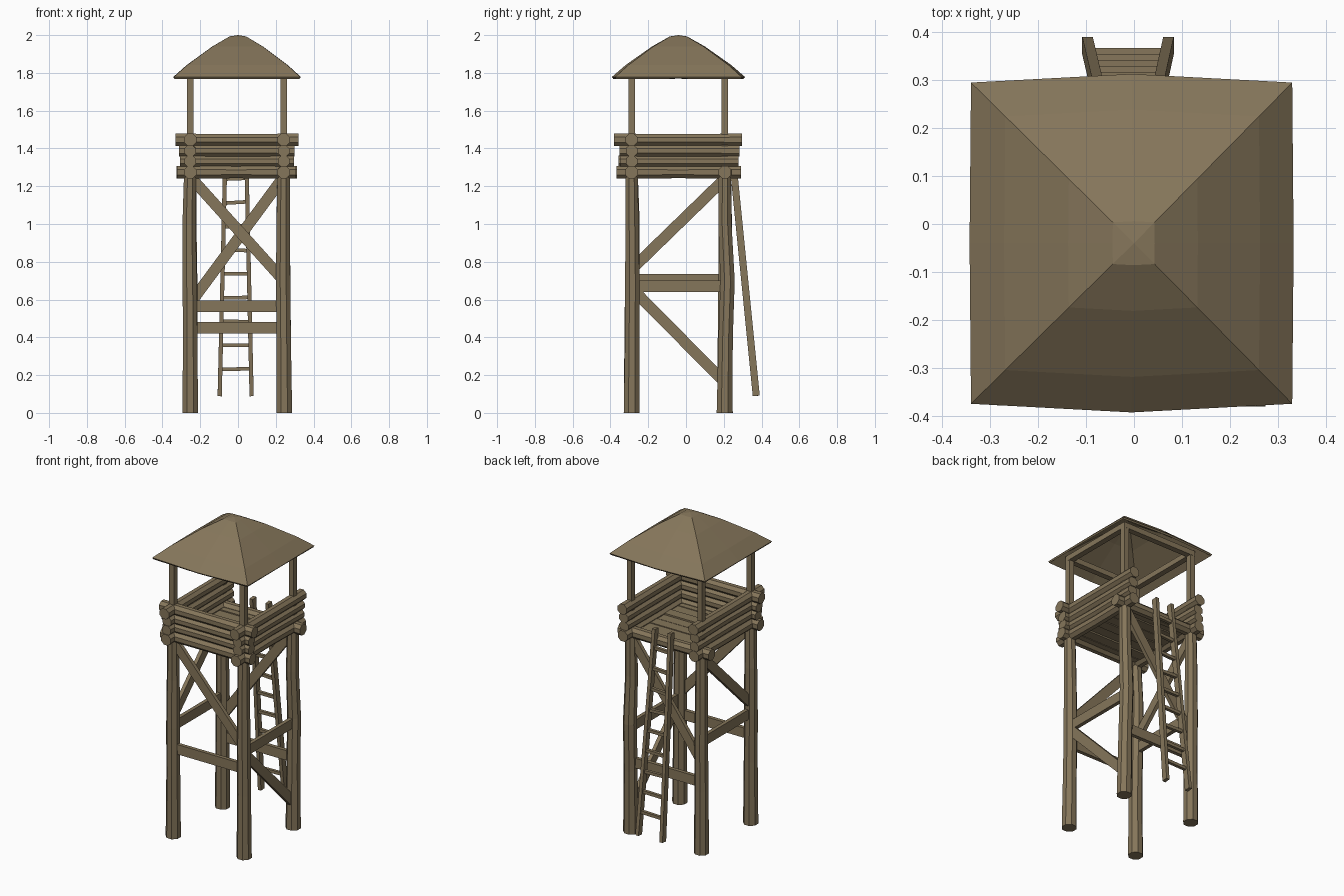
import bpy, bmesh, math, random
from mathutils import Vector

if "Cube" in bpy.data.objects:
    bpy.data.objects.remove(bpy.data.objects["Cube"])

random.seed(4)
wood = bpy.data.materials.new("weathered wood")
wood.diffuse_color = (0.235, 0.18, 0.103, 1)
wood.use_nodes = True
wood.node_tree.nodes["Principled BSDF"].inputs["Base Color"].default_value = wood.diffuse_color

XL, XR, YF, YB = -0.253, 0.242, -0.288, 0.206   # post grid
CX, CY = -0.005, -0.04                          # tower centre


def finish(name, bm):
    bmesh.ops.recalc_face_normals(bm, faces=bm.faces)
    me = bpy.data.meshes.new(name)
    bm.to_mesh(me)
    bm.free()
    me.materials.append(wood)
    ob = bpy.data.objects.new(name, me)
    bpy.context.collection.objects.link(ob)
    return ob


def log(name, pts, radii, sides=8):
    """Faceted log through points, flats facing the grid axes."""
    pts = [Vector(p) for p in pts]
    d = (pts[-1] - pts[0]).normalized()
    ref = Vector((0, 1, 0)) if abs(d.z) > 0.7 else Vector((0, 0, 1))
    u = d.cross(ref).normalized()
    v = u.cross(d)
    bm = bmesh.new()
    rings = []
    for p, r in zip(pts, radii):
        ring = []
        for i in range(sides):
            a = 2 * math.pi * (i + 0.5) / sides
            ring.append(bm.verts.new(p + (u * math.cos(a) + v * math.sin(a)) * r))
        rings.append(ring)
    for a, b in zip(rings, rings[1:]):
        for i in range(sides):
            j = (i + 1) % sides
            bm.faces.new((a[i], a[j], b[j], b[i]))
    bm.faces.new(rings[0])
    bm.faces.new(rings[-1])
    return finish(name, bm)


def plank(name, p, q, width, thick, normal):
    """Rectangular board from p to q; thick is measured along normal."""
    p, q, n = Vector(p), Vector(q), Vector(normal)
    d = (q - p).normalized()
    w = d.cross(n).normalized() * width / 2
    t = w.cross(d).normalized() * thick / 2
    bm = bmesh.new()
    a, b = [[bm.verts.new(c + w * i + t * j) for i, j in ((-1, -1), (1, -1), (1, 1), (-1, 1))]
            for c in (p, q)]
    for i in range(4):
        j = (i + 1) % 4
        bm.faces.new((a[i], a[j], b[j], b[i]))
    bm.faces.new(a)
    bm.faces.new(b)
    return finish(name, bm)


# Legs, slightly bowed; each entry is a list of (dx, dy) at the heights below
heights = (0, 0.4, 0.7, 1.0, 1.28)
radii = (0.045, 0.041, 0.041, 0.038, 0.035)
bows = {
    "leg_front_left": (XL, YF, [(0, 0), (0, 0), (-.003, .003), (-.006, .008), (0, 0)]),
    "leg_front_right": (XR, YF, [(.003, 0), (0, .003), (-.003, .004), (-.003, .002), (0, 0)]),
    "leg_back_left": (XL, YB, [(0, 0), (0, 0), (0, .003), (-.002, .002), (0, 0)]),
    "leg_back_right": (XR, YB, [(.003, -.002), (0, .004), (-.002, .014), (-.004, 0), (0, 0)]),
}
for name, (x, y, bow) in bows.items():
    log(name, [(x + b[0], y + b[1], z) for b, z in zip(bow, heights)], radii)

# Thin roof posts
for x in (XL, XR):
    for y in (YF, YB):
        plank("roof_post", (x, y, 1.25), (x, y, 1.80), 0.034, 0.034, (0, 1, 0))

# Stacked log walls: the back keeps only its lowest log
courses = ((1.274, 0.036, 0.315), (1.332, 0.033, 0.305),
           (1.387, 0.033, 0.308), (1.446, 0.035, 0.325))
for k, (z, r, half) in enumerate(courses):
    def j():
        return random.uniform(-0.006, 0.006)
    for y in ((YF, YB) if k == 0 else (YF,)):
        log("wall_log_x", [(CX - half + j(), y, z), (CX + j(), y + j(), z), (CX + half + j(), y, z)],
            (r, r * 0.95, r))
    for x in (XL, XR):
        log("wall_log_y", [(x, CY - half - .01 + j(), z), (x + j(), CY + j(), z),
                           (x, CY + half + .01 + j(), z)], (r, r * 0.95, r))

# Floor planks
n = 7
step = (YB - YF) / n
for i in range(n):
    y = YF + step * (i + 0.5)
    z = 1.272 + random.uniform(-0.004, 0.004)
    plank("floor_plank", (XL, y, z), (XR, y, z), 0.024, step - 0.006, (0, 1, 0))

# Cross braces on each side
W, T = 0.058, 0.024
FB, LR = (0, 1, 0), (1, 0, 0)
plank("front_diagonal", (XL, YF, 1.25), (XR, YF, 0.70), W, T, FB)
plank("front_rail", (XL, YF, 0.565), (XR, YF, 0.565), W + 0.004, T, FB)
plank("back_diagonal", (XR, YB, 1.25), (XL, YB, 0.58), W, T, FB)
plank("back_rail", (XL, YB, 0.45), (XR, YB, 0.45), W + 0.004, T, FB)
plank("left_diagonal", (XL, YB, 1.24), (XL, YF, 0.76), W, T, LR)
plank("left_rail", (XL, YF, 0.705), (XL, YB, 0.705), W + 0.004, T, LR)
plank("right_diagonal", (XR, YF, 0.66), (XR, YB, 0.16), W, T, LR)
plank("right_rail", (XR, YF, 0.67), (XR, YB, 0.67), W + 0.004, T, LR)

# Ladder leaning on the back edge
LB, LT = 0.09, 1.36


def ladder(side, z):
    t = (z - LB) / (LT - LB)
    x = (-0.097 + 0.03 * t) if side < 0 else (0.072 - 0.028 * t)
    return Vector((x, 0.372 - 0.127 * t, z))


for s in (-1, 1):
    plank("ladder_rail", ladder(s, LB), ladder(s, LT), 0.037, 0.022, (1, 0, 0))
for i in range(9):
    z = 0.232 + i * 0.126
    tilt = random.uniform(-0.004, 0.004)
    plank("ladder_rung", ladder(-1, z + tilt), ladder(1, z - tilt), 0.019, 0.019, (0, 1, 0))

# Roof frame resting on the posts
for y in (YF, YB):
    plank("roof_beam_x", (XL - .017, y, 1.787), (XR + .017, y, 1.787), 0.034, 0.036, FB)
for x in (XL, XR):
    plank("roof_beam_y", (x, YF, 1.787), (x, YB, 1.787), 0.034, 0.036, LR)

# Hipped roof shell with slightly bulging eaves and a blunt tip
bm = bmesh.new()
rings = []
for f, z in ((1, 1.778), (0.79, 1.842), (0.4, 1.939), (0.13, 1.993)):
    ring = []
    for sx, sy in ((-1, -1), (0, -1), (1, -1), (1, 0), (1, 1), (0, 1), (-1, 1), (-1, 0)):
        bulge = 0.353 if sx == 0 else 0.335
        ring.append(bm.verts.new((CX * f + sx * (0.338 if sy == 0 else 0.335) * f,
                                  CY + sy * bulge * f, z)))
    rings.append(ring)
for a, b in zip(rings, rings[1:]):
    for i in range(8):
        k = (i + 1) % 8
        bm.faces.new((a[i], a[k], b[k], b[i]))
tip = bm.verts.new((0, CY, 2.0))
for i in range(8):
    bm.faces.new((rings[-1][i], rings[-1][(i + 1) % 8], tip))
roof = finish("roof", bm)
mod = roof.modifiers.new("thickness", 'SOLIDIFY')
mod.thickness = 0.012
mod.offset = -1
